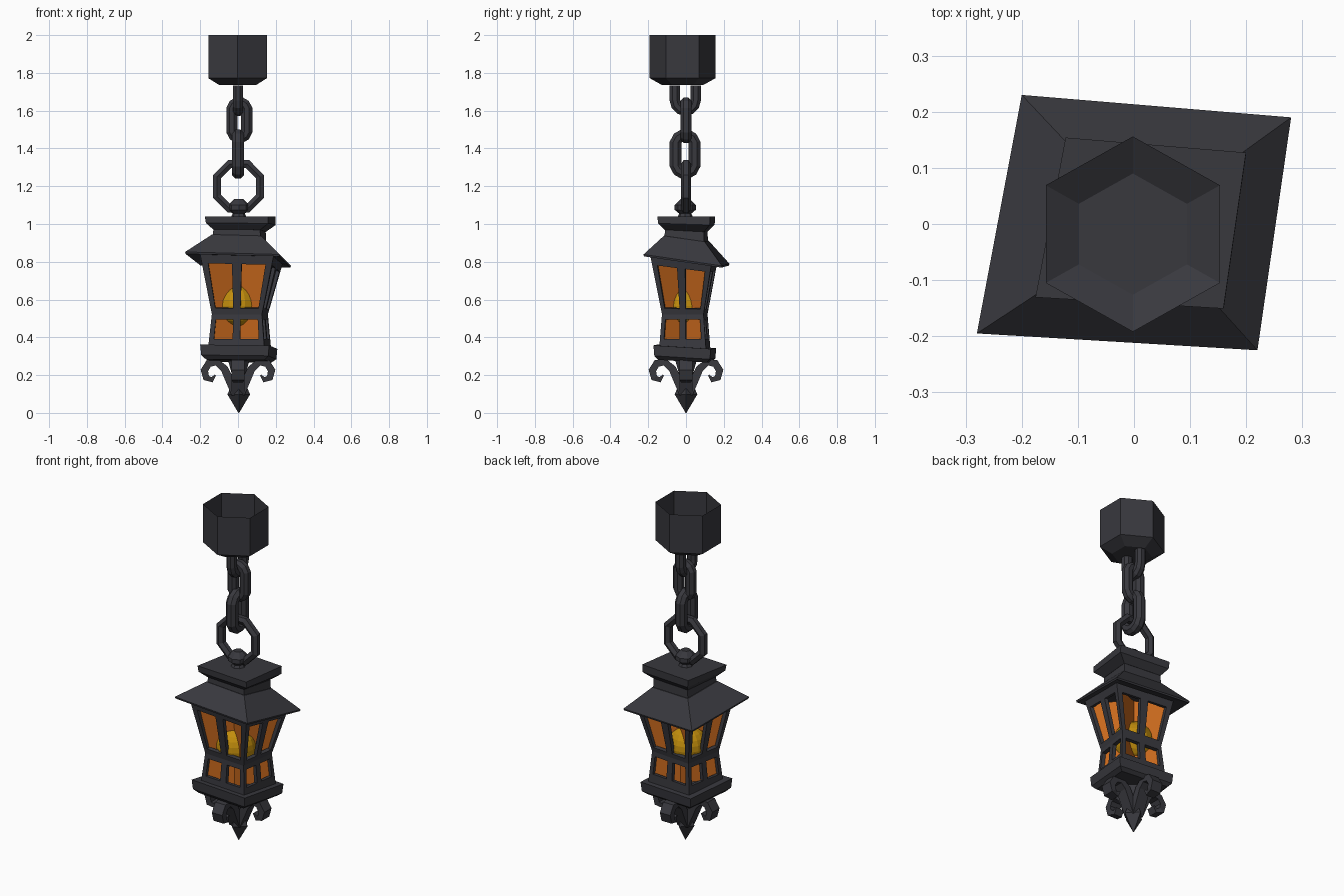
import bpy, bmesh, math
from mathutils import Vector

if "Cube" in bpy.data.objects:
    bpy.data.objects.remove(bpy.data.objects["Cube"])


def mat(name, rgb):
    m = bpy.data.materials.new(name)
    m.diffuse_color = (*rgb, 1)
    m.use_nodes = True
    m.node_tree.nodes["Principled BSDF"].inputs["Base Color"].default_value = m.diffuse_color
    return m


IRON = mat("dark_iron", (0.040, 0.040, 0.048))
GLASS = mat("amber_glass", (0.58, 0.14, 0.012))
GLOW = mat("yellow_glow", (0.54, 0.27, 0.004))


def make(name, verts, faces, material):
    me = bpy.data.meshes.new(name)
    me.from_pydata([tuple(v) for v in verts], [], faces)
    bm = bmesh.new()
    bm.from_mesh(me)
    bmesh.ops.remove_doubles(bm, verts=bm.verts, dist=1e-5)
    bmesh.ops.recalc_face_normals(bm, faces=bm.faces)
    bm.to_mesh(me)
    bm.free()
    me.materials.append(material)
    ob = bpy.data.objects.new(name, me)
    bpy.context.collection.objects.link(ob)
    return ob


def loft(name, rings, material=IRON, start=True, end=True, closed=False):
    """Skin a list of equal-sized rings."""
    n, k = len(rings[0]), len(rings)
    faces = []
    for i in range(k if closed else k - 1):
        a, b = i * n, ((i + 1) % k) * n
        faces += [(a + j, a + (j + 1) % n, b + (j + 1) % n, b + j) for j in range(n)]
    if start and not closed:
        faces.append(tuple(range(n))[::-1])
    if end and not closed:
        faces.append(tuple(range((k - 1) * n, k * n)))
    return make(name, [v for r in rings for v in r], faces, material)


# skewed square plan shared by roof, plates and body
PLAN = [(-0.28, -0.195), (0.22, -0.225), (0.28, 0.19), (-0.2, 0.23)]


def quad(s, z, dx=0.0, tilt=0.0, dy=0.0):
    return [Vector((x * s + dx, y * s + dy, z - tilt * (y * s + 0.25 * x * s))) for x, y in PLAN]


def ngon(n, r, z, cx=0.0, cy=0.0, turn=0.0, sx=1.0):
    return [Vector((cx + sx * r * math.cos(turn + math.tau * i / n),
                    cy + r * math.sin(turn + math.tau * i / n), z)) for i in range(n)]


def tube(name, path, side, r, n=6, closed=True):
    """Sweep an n-gon along a planar path; side is the plane's normal."""
    rings, k = [], len(path)
    for i, p in enumerate(path):
        a = path[(i - 1) % k] if closed or i else p
        b = path[(i + 1) % k] if closed or i < k - 1 else p
        nor = (b - a).normalized().cross(side)
        rings.append([p + nor * r * math.cos(t) + side * r * math.sin(t)
                      for t in (math.tau * (j + 0.5) / n for j in range(n))])
    return loft(name, rings, closed=closed)


# ceiling cup, open at the top
cup = [ngon(6, r, z, -0.002, -0.018, math.pi / 6, 1.03)
       for r, z in ((0.108, 1.735), (0.174, 1.772), (0.174, 2.0))]
loft("ceiling_cup", cup, end=False)

# chain
X, Y = Vector((1, 0, 0)), Vector((0, 1, 0))


def link(name, axis, side, mid, z0, z1, half, r, n=12, sides=8):
    pts = []
    stretch = (z1 - z0) / 2 - half
    for i in range(n):
        t = math.tau * (i + 0.5) / n
        c, s = math.cos(t), math.sin(t)
        pts.append(axis * (mid + (half - r) * c)
                   + Vector((0, 0, (z0 + z1) / 2 + (half - r) * s + math.copysign(stretch, s))))
    tube(name, pts, side, r, sides)


hook = [Y * (-0.004 + 0.055 * math.cos(t)) + Vector((0, 0, 1.655 + 0.055 * math.sin(t)))
        for t in (math.pi * (1 + i / 6) for i in range(7))]
hook = [hook[0] + Vector((0, 0, 0.0795))] + hook + [hook[-1] + Vector((0, 0, 0.0795))]
tube("chain_hook", hook, X, 0.03, 8, closed=False)
link("chain_link_upper", X, Y, 0.007, 1.425, 1.675, 0.073, 0.032)
link("chain_link_lower", Y, X, -0.005, 1.235, 1.505, 0.086, 0.034)
link("lantern_ring", X, Y, 0.003, 1.055, 1.343, 0.149, 0.026, 8, 6)

# knob on top
loft("top_knob", [ngon(8, r, z, 0.004, -0.004) for r, z in
                  ((0.045, 1.03), (0.032, 1.055), (0.056, 1.075), (0.056, 1.1), (0.025, 1.132))])

# roof: top plate, neck, sloped hood
loft("top_plate", [quad(0.5, 0.965, 0.008, 0.05), quad(0.66, 1.0, 0.015, 0.03), quad(0.67, 1.04, 0.012)])
loft("roof_neck", [quad(0.51, 0.90, 0.008, 0.14), quad(0.49, 0.985, 0.008)])
loft("roof_hood", [quad(0.72, 0.815, 0.015, 0.12), quad(0.99, 0.805, 0, 0.14),
                   quad(1.0, 0.815, 0, 0.14), quad(0.52, 0.925, 0.008, 0.14)])

# body frame: barred sides with open panes
LOW = quad(0.60, 0.33, 0.008, 0, -0.008)
WAIST = quad(0.53, 0.522, 0.010, 0, -0.008)
TOP = quad(0.78, 0.815, 0.017, 0.14, -0.014)


def corner(i, v):
    i %= 4
    return LOW[i].lerp(WAIST[i], v) if v <= 1 else WAIST[i].lerp(TOP[i], v - 1)


COLS = (0, 0.09, 0.43, 0.57, 0.91, 1)
ROWS = (0, 0.32, 0.86, 1, 1.1, 1.84, 2)
verts, faces = [], []
for side in range(4):
    base = len(verts)
    for v in ROWS:
        verts += [corner(side, v).lerp(corner(side + 1, v), u) for u in COLS]
    for r in range(6):
        for c in range(5):
            if r in (1, 4) and c in (1, 3):
                continue
            a = base + r * 6 + c
            faces.append((a, a + 1, a + 7, a + 6))
frame = make("window_frame", verts, faces, IRON)
sol = frame.modifiers.new("thickness", "SOLIDIFY")
sol.thickness, sol.offset = 0.022, -1

# amber glass: each side folds inward so the round bulb shows through it
rings = []
for v in (0.05, 1, 1.95):
    cs = [corner(i, v) for i in range(4)]
    mid = sum(cs, Vector()) / 4
    ring = []
    for i in range(4):
        ring += [cs[i].lerp(mid, 0.08), mid.lerp((cs[i] + cs[(i + 1) % 4]) / 2, 0.28)]
    rings.append(ring)
loft("amber_glass", rings, GLASS, start=False, end=False)
bulb = [ngon(16, max(0.11 * math.sin(t), 0.002), 0.567 - 0.115 * math.cos(t), -0.004, -0.01)
        for t in (math.pi * i / 12 for i in range(13))]
loft("glowing_bulb", bulb, GLOW)

# base plate
loft("base_plate", [quad(0.62, 0.275, 0.004, 0.05, -0.008), quad(0.71, 0.295, 0.004, 0.06, -0.008),
                    quad(0.73, 0.35, 0.004, 0.06, -0.008)])

# scroll arms: flat ribbons curling outward, (radius, height, half thickness)
ARM = [(0.015, 0.10, 0.02), (0.045, 0.175, 0.022), (0.073, 0.235, 0.02), (0.112, 0.268, 0.018),
       (0.155, 0.262, 0.02), (0.178, 0.225, 0.02), (0.168, 0.185, 0.018), (0.138, 0.175, 0.014), (0.12, 0.2, 0.004)]
for k in range(4):
    out = Vector((math.cos(k * math.pi / 2), math.sin(k * math.pi / 2), 0))
    across = Vector((-out.y, out.x, 0))
    path = [out * r + Vector((0, 0, z)) for r, z, _ in ARM]
    rings = []
    for i, p in enumerate(path):
        d = path[min(i + 1, len(path) - 1)] - path[max(i - 1, 0)]
        nor = d.normalized().cross(across) * ARM[i][2]
        w = across * (0.034 if i < 7 else 0.026)
        rings.append([p + nor + w, p + nor - w, p - nor - w, p - nor + w])
    loft("scroll_arm_%d" % (k + 1), rings)

# stem and pointed tip
loft("bottom_spike", [ngon(4, r, z, 0.004) for r, z in
                      ((0.002, 0.0), (0.06, 0.098), (0.042, 0.14), (0.035, 0.2), (0.06, 0.29))])
